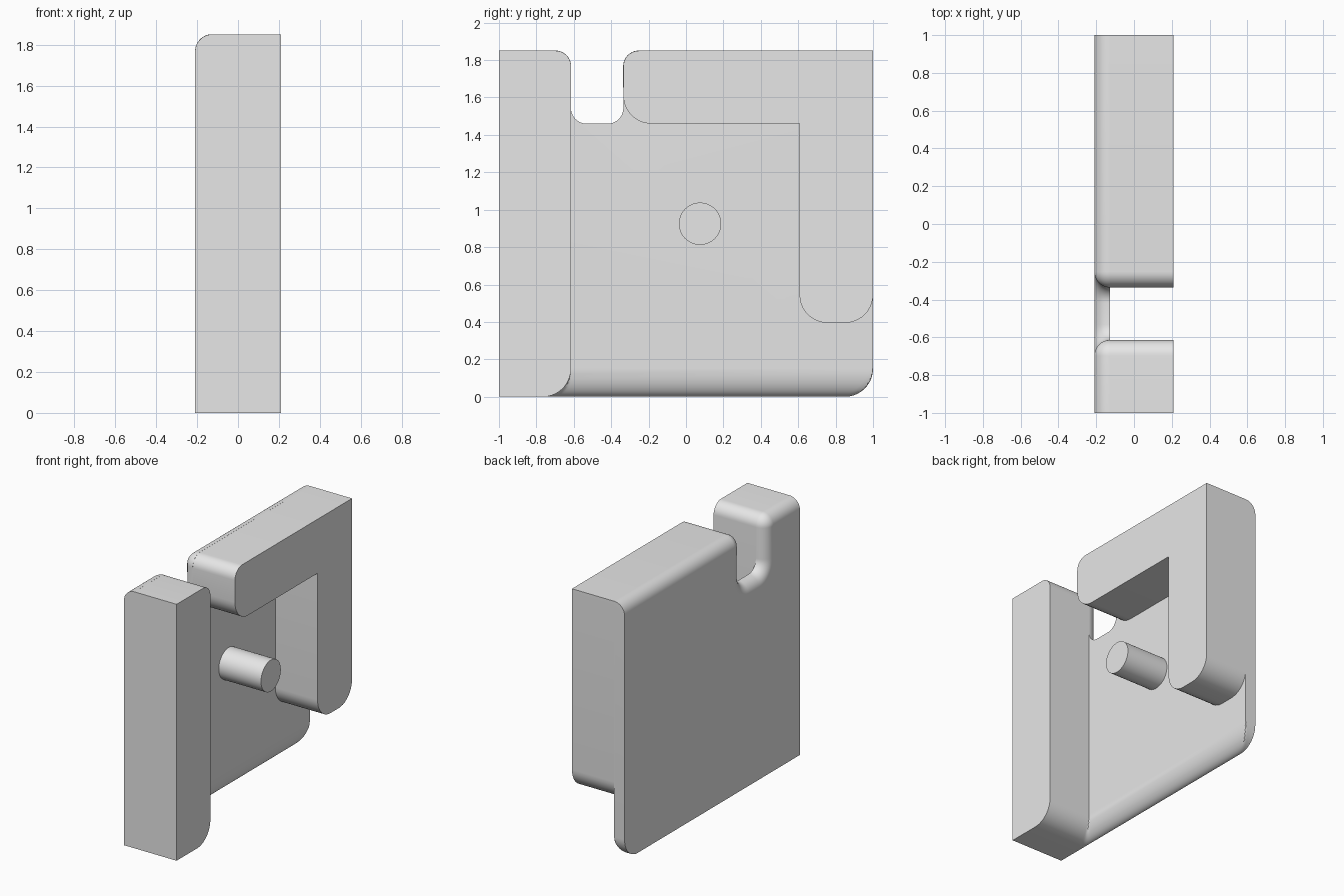
import bpy, bmesh
from math import sin, cos, pi, sqrt, radians

cube = bpy.data.objects.get("Cube")
if cube:
    bpy.data.objects.remove(cube, do_unlink=True)

# Shared dimensions
HALF = 0.21           # half thickness
INNER = -0.127        # inner face of the back plate
TOP = 1.85
SMALL, BIG = 0.083, 0.15
POST, ARM = -0.615, -0.335   # the two sides of the notch
FLOOR = 1.46          # notch floor and underside of the top arm
SIDE = 0.607          # inner side of the hanging arm

grey = bpy.data.materials.new("grey_plastic")
grey.use_nodes = True
colour = (0.8, 0.8, 0.8, 1)
grey.diffuse_color = colour
grey.node_tree.nodes["Principled BSDF"].inputs["Base Color"].default_value = colour


def arc(y, z, r, start, end, steps=10):
    """Points (y, z) of an arc, angles in degrees."""
    angles = [radians(start + (end - start) * i / steps) for i in range(steps + 1)]
    return [(y + r * cos(a), z + r * sin(a)) for a in angles]


def loft(name, rings):
    """Skin a list of (x, outline) rings and cap both ends."""
    bm = bmesh.new()
    loops = [[bm.verts.new((x, y, z)) for y, z in outline] for x, outline in rings]
    for a, b in zip(loops, loops[1:]):
        for i in range(len(a)):
            j = (i + 1) % len(a)
            bm.faces.new((a[i], a[j], b[j], b[i]))
    bm.faces.new(loops[0])
    bm.faces.new(loops[-1])
    bmesh.ops.remove_doubles(bm, verts=bm.verts, dist=0.0002)
    bmesh.ops.recalc_face_normals(bm, faces=bm.faces)
    mesh = bpy.data.meshes.new(name)
    bm.to_mesh(mesh)
    bm.free()
    mesh.materials.append(grey)
    obj = bpy.data.objects.new(name, mesh)
    bpy.context.collection.objects.link(obj)
    bpy.ops.object.select_all(action="DESELECT")
    obj.select_set(True)
    bpy.context.view_layer.objects.active = obj
    bpy.ops.object.shade_smooth_by_angle(angle=radians(35))
    return obj


def plate_outline(inset, lift):
    """Plate outline: top and notch drawn in by inset, bottom raised by lift."""
    foot = arc(POST - BIG, BIG, BIG, -90, 0)
    heel = arc(1 - BIG, BIG, BIG, -90, 0)
    convex, concave = SMALL - inset + 0.001, SMALL + inset
    return ([(-1, 0)]
            + [(y, min(z, lift)) for y, z in foot]
            + [(y, max(z, lift)) for y, z in heel]
            + [(1, TOP - inset)]
            + arc(ARM + SMALL, TOP - SMALL, convex, 90, 180)
            + arc(ARM - SMALL, FLOOR + SMALL, concave, 0, -90)
            + arc(POST + SMALL, FLOOR + SMALL, concave, -90, -180)
            + arc(POST - SMALL, TOP - SMALL, convex, 0, 90)
            + [(-1, TOP - inset)])


# Back plate, rounded on its outer top rim and its inner bottom edge
STEPS = 12
rings = []
for i in range(STEPS + 1):
    t = (1 - cos(pi * i / STEPS)) / 2
    inset = SMALL * (1 - sqrt(max(0, 1 - (1 - t) ** 2)))
    lift = BIG * (1 - sqrt(max(0, 1 - t * t)))
    rings.append((-HALF + t * (INNER + HALF), plate_outline(inset, lift)))
loft("back_plate", rings)


def extrude(name, outline):
    loft(name, [(INNER, outline), (HALF, outline)])


# Front post
extrude("front_post", [(-1, 0)] + arc(POST - BIG, BIG, BIG, -90, 0)
        + arc(POST - SMALL, TOP - SMALL, SMALL, 0, 90) + [(-1, TOP)])

# Top arm with its hanging rear leg
LOW = 0.395
extrude("hooked_arm", arc(ARM + SMALL, TOP - SMALL, SMALL, 90, 180)
        + arc(ARM + BIG, FLOOR + BIG, BIG, 180, 270)
        + [(SIDE, FLOOR)]
        + arc(SIDE + BIG, LOW + BIG, BIG, 180, 270)
        + arc(1 - BIG, LOW + BIG, BIG, -90, 0) + [(1, TOP)])

# Centre pin
extrude("centre_pin", arc(0.075, 0.925, 0.113, 0, 352.5, 47))
